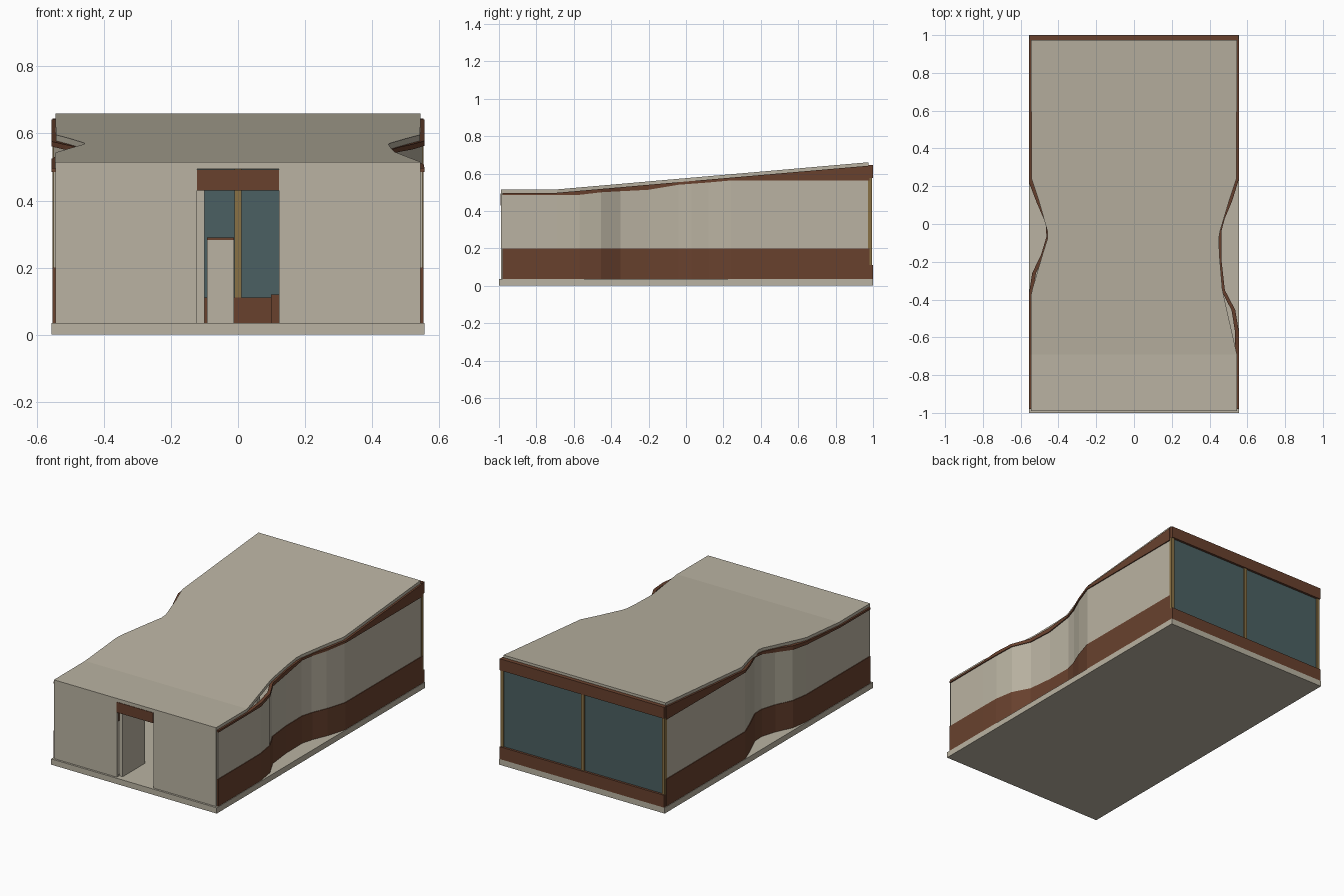
import bpy, bmesh

if "Cube" in bpy.data.objects:
    bpy.data.objects.remove(bpy.data.objects["Cube"])


def material(name, rgb):
    m = bpy.data.materials.new(name)
    m.diffuse_color = (*rgb, 1)
    m.use_nodes = True
    m.node_tree.nodes["Principled BSDF"].inputs["Base Color"].default_value = m.diffuse_color
    return m


PALE = material("pale_plaster", (0.49, 0.45, 0.36))
BROWN = material("brown_timber", (0.140, 0.053, 0.027))
GLASS = material("teal_glass", (0.07, 0.118, 0.122))
GOLD = material("gold_frame", (0.25, 0.165, 0.06))


def finish(name, bm, mat):
    bmesh.ops.recalc_face_normals(bm, faces=bm.faces)
    me = bpy.data.meshes.new(name)
    bm.to_mesh(me)
    bm.free()
    me.materials.append(mat)
    ob = bpy.data.objects.new(name, me)
    bpy.context.collection.objects.link(ob)
    return ob


def loft(name, rings, mat):
    """Join four-cornered cross-sections into one closed solid."""
    bm = bmesh.new()
    vs = [[bm.verts.new(p) for p in r] for r in rings]
    for a, b in zip(vs, vs[1:]):
        for i in range(4):
            j = (i + 1) % 4
            bm.faces.new((a[i], a[j], b[j], b[i]))
    bm.faces.new(vs[0])
    bm.faces.new(vs[-1][::-1])
    return finish(name, bm, mat)


def box(name, x0, x1, y0, y1, z0, z1, mat):
    ring = lambda y: [(x0, y, z0), (x1, y, z0), (x1, y, z1), (x0, y, z1)]
    return loft(name, [ring(y0), ring(y1)], mat)


def lerp(table, y):
    for (a, va), (b, vb) in zip(table, table[1:]):
        if y <= b:
            return va + (vb - va) * max(0, (y - a) / (b - a))
    return table[-1][1]


# Heights along the building: roof surface and top of the plaster
ROOF_Z = [(-0.99, 0.515), (-0.69, 0.515), (0.975, 0.66)]
WALL_Z = [(-0.98, 0.485), (-0.57, 0.486), (-0.45, 0.5), (-0.2, 0.513),
          (-0.04, 0.54), (0.12, 0.552), (0.24, 0.563), (0.98, 0.563)]
THICK = 0.021
roof_z = lambda y: lerp(ROOF_Z, y)
under_z = lambda y: roof_z(y) - THICK + 0.003
wall_z = lambda y: lerp(WALL_Z, y)

# Floor slab
box("floor_slab", -0.557, 0.557, -1, 1, 0, 0.035, PALE)

# Pinched roof, given as (y, left x, right x)
STATIONS = [(-0.99, -0.545, 0.545), (-0.69, -0.546, 0.545),
            (-0.38, -0.546, 0.475), (-0.34, -0.537, 0.467),
            (-0.17, -0.487, 0.453), (-0.08, -0.459, 0.449),
            (-0.04, -0.458, 0.455), (0.12, -0.503, 0.503),
            (0.24, -0.543, 0.543), (0.975, -0.545, 0.545)]
loft("roof", [[(l, y, roof_z(y) - THICK), (r, y, roof_z(y) - THICK),
               (r, y, roof_z(y)), (l, y, roof_z(y))]
              for y, l, r in STATIONS], PALE)

# Side wall plans, given as (distance from centre, y)
RIGHT = [(0.55, -0.98), (0.55, -0.69), (0.549, -0.57), (0.53, -0.455),
         (0.475, -0.35), (0.458, -0.2), (0.456, -0.04), (0.475, 0.03),
         (0.513, 0.12), (0.55, 0.24), (0.55, 0.98)]
LEFT = [(0.55, -0.98), (0.55, -0.69), (0.55, -0.37), (0.533, -0.26),
        (0.485, -0.16), (0.458, -0.07), (0.460, 0.0), (0.51, 0.115),
        (0.55, 0.22), (0.55, 0.98)]


def wall_band(name, plan, side, low, high, proud, mat):
    loft(name, [[(side * (x - 0.014), y, low(y)), (side * (x + proud), y, low(y)),
                 (side * (x + proud), y, high(y)), (side * (x - 0.014), y, high(y))]
                for x, y in plan], mat)


# Each side has a timber plinth, a plaster band and a timber fascia
for label, plan, side in (("right", RIGHT, 1), ("left", LEFT, -1)):
    wall_band(label + "_plinth", plan, side, lambda y: 0.035, lambda y: 0.2, 0.004, BROWN)
    wall_band(label + "_wall", plan, side, lambda y: 0.2, wall_z, 0, PALE)
    wall_band(label + "_fascia", plan, side, wall_z, under_z, 0.006, BROWN)

# Front wall around the doorway, with timber panel above
box("front_wall_left", -0.545, -0.123, -0.988, -0.97, 0.035, 0.494, PALE)
box("front_wall_right", 0.123, 0.545, -0.988, -0.97, 0.035, 0.494, PALE)
box("door_head", -0.123, 0.123, -0.991, -0.97, 0.43, 0.493, BROWN)

# Glazed back wall
box("back_plinth", -0.553, 0.553, 0.975, 1, 0.035, 0.11, BROWN)
box("back_fascia", -0.553, 0.553, 0.975, 1, 0.575, 0.645, BROWN)
box("back_glass", -0.54, 0.54, 0.98, 0.986, 0.11, 0.575, GLASS)
for label, x in (("left", -0.543), ("middle", 0), ("right", 0.543)):
    box(label + "_mullion", x - 0.01, x + 0.01, 0.974, 0.994, 0.11, 0.577, GOLD)

# Entrance interior
box("open_door", -0.122, -0.1, -0.965, -0.75, 0.035, 0.43, PALE)
box("low_partition", -0.092, -0.012, 0.2, 0.23, 0.035, 0.283, PALE)
box("partition_cap", -0.092, -0.012, 0.198, 0.232, 0.283, 0.29, BROWN)
box("low_bench", 0.098, 0.2, 0.3, 0.5, 0.035, 0.12, BROWN)
